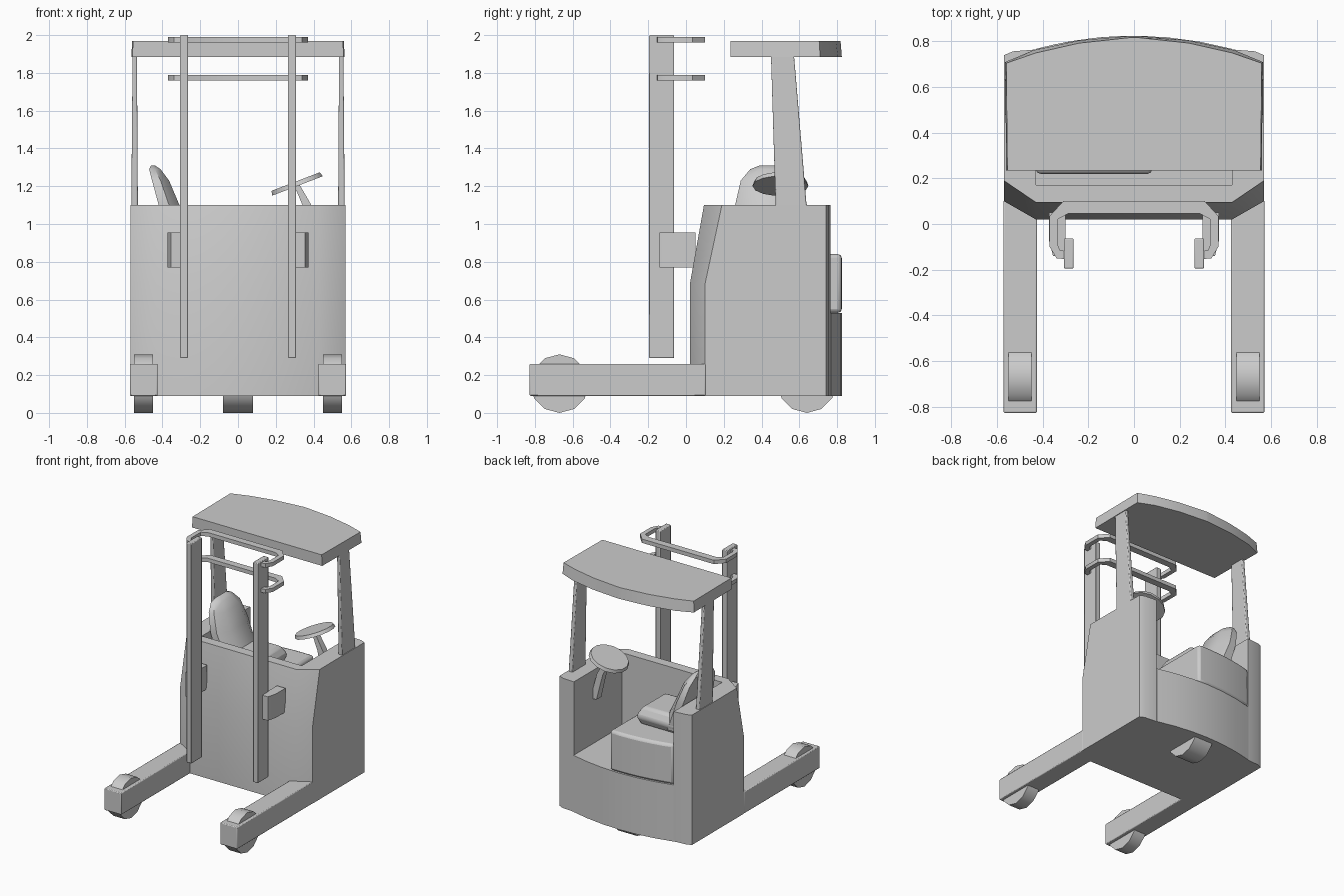
import bpy, bmesh, math
from mathutils import Vector, Matrix

if "Cube" in bpy.data.objects:
    bpy.data.objects.remove(bpy.data.objects["Cube"])


def finish(name, bm, bevel=0.0, angle=40):
    bmesh.ops.recalc_face_normals(bm, faces=bm.faces[:])
    me = bpy.data.meshes.new(name)
    bm.to_mesh(me)
    bm.free()
    ob = bpy.data.objects.new(name, me)
    bpy.context.collection.objects.link(ob)
    if bevel:
        m = ob.modifiers.new("soft_edges", 'BEVEL')
        m.width, m.segments, m.limit_method = bevel, 2, 'ANGLE'
    bpy.ops.object.select_all(action='DESELECT')
    bpy.context.view_layer.objects.active = ob
    ob.select_set(True)
    bpy.ops.object.shade_smooth_by_angle(angle=math.radians(angle))
    return ob


def loft(name, rings, bevel=0.0):
    """Closed solid through a stack of equal-length rings."""
    bm = bmesh.new()
    vs = [[bm.verts.new(p) for p in r] for r in rings]
    n = len(rings[0])
    for a, b in zip(vs, vs[1:]):
        for i in range(n):
            j = (i + 1) % n
            bm.faces.new((a[i], a[j], b[j], b[i]))
    bm.faces.new(vs[0])
    bm.faces.new(vs[-1])
    return finish(name, bm, bevel)


def flat(pts, z):
    return [(x, y, z) for x, y in pts]


def prism(name, pts, z0, z1, bevel=0.0):
    return loft(name, [flat(pts, z0), flat(pts, z1)], bevel)


def rect(x0, x1, y0, y1):
    return [(x0, y0), (x1, y0), (x1, y1), (x0, y1)]


def both(half):
    """Mirror an open half outline (right side) into a full one."""
    return half + [(-x, y) for x, y in reversed(half)]


def wheel(name, x, y, z, r, width, sides=12):
    bm = bmesh.new()
    rot = Matrix.Translation((x, y, z)) @ Matrix.Rotation(math.pi / 2, 4, 'Y')
    bmesh.ops.create_cone(bm, cap_ends=True, segments=sides, radius1=r,
                          radius2=r, depth=width, matrix=rot)
    return finish(name, bm)


def rear_arc(x0, x1, n=6):
    xs = [x0 + (x1 - x0) * i / n for i in range(n + 1)]
    return [(x, 0.825 - 0.06 * (x / 0.44) ** 2) for x in xs]


# U-shaped chassis: leaning front wall and two thick side walls
def chassis_ring(f, c, z):
    return flat(both([(0.43, 0.17), (0.43, 0.765), (0.53, 0.757),
                      (0.57, 0.74), (0.57, c), (0.43, f)])[:], z)


def ordered(f, c, z):
    outer = [(0.43, f), (0.57, c), (0.57, 0.74), (0.53, 0.757),
             (0.43, 0.765), (0.43, 0.17)]
    return flat(both(outer), z)


loft("chassis", [ordered(0.02, 0.10, 0.09), ordered(0.02, 0.10, 0.68),
                 ordered(0.095, 0.19, 1.10)])

# Operator floor and seat pedestal with a bowed rear face
prism("operator_floor", [(-0.43, 0.16), (0.43, 0.16)] + rear_arc(0.43, -0.43),
      0.09, 0.53)
prism("seat_pedestal", [(-0.43, 0.22), (0.08, 0.22)] + rear_arc(0.08, -0.43),
      0.53, 0.84, 0.02)

# Sideways seat: cushion and leaning backrest
loft("seat_cushion", [flat(rect(-0.40, -0.03, 0.30, 0.60), 0.83),
                      flat(rect(-0.42, 0.00, 0.27, 0.63), 0.90),
                      flat(rect(-0.40, -0.04, 0.31, 0.59), 0.97)], 0.02)
back = [(0.86, -0.19, -0.36, 0.17), (1.10, -0.31, -0.42, 0.19),
        (1.23, -0.365, -0.455, 0.16), (1.29, -0.41, -0.47, 0.11),
        (1.31, -0.44, -0.46, 0.06)]
loft("seat_backrest", [[(xb, 0.45 - w, z), ((xf + xb) / 2, 0.45 - w, z),
                        (xf, 0.45 - w * 0.55, z), (xf, 0.45 + w * 0.55, z),
                        ((xf + xb) / 2, 0.45 + w, z), (xb, 0.45 + w, z)]
                       for z, xf, xb, w in back])

# Steering wheel disc and tapered column
bm = bmesh.new()
tilt = Matrix.Translation((0.31, 0.5, 1.213)) @ Matrix.Rotation(math.radians(-21), 4, 'Y')
bmesh.ops.create_cone(bm, cap_ends=True, segments=14, radius1=0.148,
                      radius2=0.14, depth=0.025, matrix=tilt)
finish("steering_wheel", bm)
loft("steering_column", [flat(rect(0.40, 0.45, 0.47, 0.53), 0.88),
                         flat(rect(0.35, 0.40, 0.475, 0.525), 1.08),
                         flat(rect(0.295, 0.325, 0.48, 0.52), 1.21)])

# Overhead roof with bowed rear edge, top slightly inset
roof = [(0.56, 0.235), (0.565, 0.71), (0.44, 0.762), (0.24, 0.805), (0.01, 0.825)]
roof_top = [(0.555, 0.235), (0.56, 0.705), (0.43, 0.75), (0.24, 0.793), (0.01, 0.818)]
loft("overhead_roof", [flat(both(roof), 1.885), flat(both(roof_top), 1.97)])

# Looped mast ties: plan outline of a bent bar
tie = [(0.31, 0.10), (0.37, 0.035), (0.37, -0.10), (0.34, -0.15), (0.29, -0.155),
       (0.29, -0.12), (0.325, -0.115), (0.335, -0.09), (0.335, 0.02), (0.29, 0.045)]
for name, z in (("upper_mast_tie", 1.96), ("lower_mast_tie", 1.76)):
    prism(name, both(tie), z, z + 0.03)

# Paired parts
for side, s in (("right", 1), ("left", -1)):
    def rx(a, b, c, d):
        return rect(s * a, s * b, c, d)

    loft(side + "_pillar", [flat(rx(0.53, 0.565, 0.475, 0.64), 1.08),
                            flat(rx(0.535, 0.558, 0.45, 0.572), 1.89)], 0.006)
    prism(side + "_mast_rail", rx(0.265, 0.307, -0.195, -0.063), 0.29, 2.0, 0.005)
    prism(side + "_mast_bracket",
          [(s * x, y) for x, y in ((0.30, -0.14), (0.355, -0.14), (0.373, -0.07),
                                   (0.373, 0.05), (0.30, 0.05))], 0.77, 0.955)
    prism(side + "_support_leg", rx(0.425, 0.572, -0.828, 0.105), 0.09, 0.26, 0.006)
    wheel(side + "_load_wheel", s * 0.50, -0.67, 0.155, 0.155, 0.10)
wheel("drive_wheel", 0, 0.64, 0.155, 0.155, 0.16)
